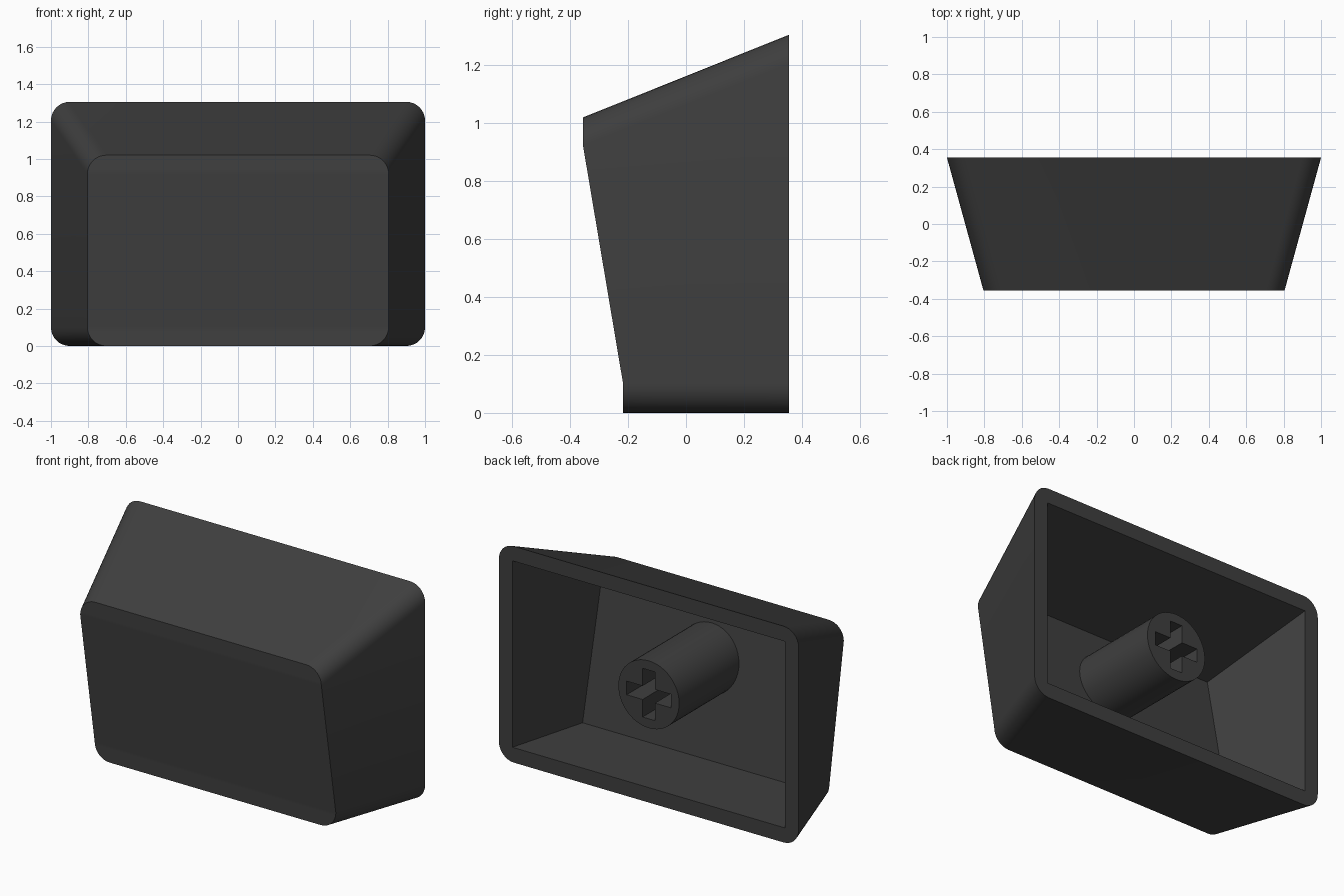
import bpy, bmesh, math

if "Cube" in bpy.data.objects:
    bpy.data.objects.remove(bpy.data.objects["Cube"], do_unlink=True)

SEG = 8            # segments per rounded corner
BACK = 0.355       # plane of the open rim
STEM_Z = 0.652

grey = bpy.data.materials.new("dark grey plastic")
grey.use_nodes = True
COLOUR = (0.05, 0.05, 0.05, 1)
grey.diffuse_color = COLOUR
grey.node_tree.nodes["Principled BSDF"].inputs["Base Color"].default_value = COLOUR


def finish(name, bm):
    bmesh.ops.recalc_face_normals(bm, faces=bm.faces)
    mesh = bpy.data.meshes.new(name)
    bm.to_mesh(mesh)
    bm.free()
    obj = bpy.data.objects.new(name, mesh)
    obj.data.materials.append(grey)
    bpy.context.collection.objects.link(obj)
    return obj


def smooth(obj):
    bpy.ops.object.select_all(action='DESELECT')
    obj.select_set(True)
    bpy.context.view_layer.objects.active = obj
    bpy.ops.object.shade_smooth_by_angle(angle=math.radians(30))


def rounded_loop(bm, half, top, y_low, y_high, r=0.1):
    """Rounded rectangle standing on z = 0, from the lower right corner upward."""
    loop = []
    corners = ((1, 0, y_low), (1, 1, y_high), (-1, 1, y_high), (-1, 0, y_low))
    for k, (side, up, y) in enumerate(corners):
        cx, cz = side * (half - r), top - r if up else r
        for i in range(SEG + 1):
            a = math.pi / 2 * (k - 1 + i / SEG)
            loop.append(bm.verts.new((cx + r * math.cos(a), y, cz + r * math.sin(a))))
    return loop


def bridge(bm, a, b):
    n = len(a)
    for i in range(n):
        j = (i + 1) % n
        bm.faces.new((a[i], a[j], b[j], b[i]))


# Hollow cap: flared outer shell, flat rim and tapered cavity
bm = bmesh.new()
front = rounded_loop(bm, 0.805, 1.02, -0.217, -0.355)
back = rounded_loop(bm, 1.0, 1.305, BACK, BACK)
bridge(bm, front, back)

# Front face in strips across the width
n = len(front)
for i in range(n // 2 - 1):
    bm.faces.new((front[i], front[i + 1], front[n - 2 - i], front[n - 1 - i]))


def rectangle(half_low, half_high, low, high, y_low, y_high):
    return [bm.verts.new(p) for p in ((half_low, y_low, low), (half_high, y_high, high),
                                      (-half_high, y_high, high), (-half_low, y_low, low))]


opening = rectangle(0.91, 0.91, 0.09, 1.215, BACK, BACK)
floor = rectangle(0.778, 0.74, 0.09, 0.98, -0.125, -0.265)

# Rim: a fan at each corner and a strip along each side
for k in range(4):
    start = k * (SEG + 1)
    for i in range(start, start + SEG):
        bm.faces.new((opening[k], back[i], back[i + 1]))
    bm.faces.new((opening[k], back[start + SEG], back[(start + SEG + 1) % n], opening[(k + 1) % 4]))
bridge(bm, opening, floor)
bm.faces.new(floor)
smooth(finish("cap_shell", bm))


def prism(name, outline, y0, y1):
    """Extrude an x-z outline along y."""
    bm = bmesh.new()
    a, b = ([bm.verts.new((x, y, z + STEM_Z)) for x, z in outline] for y in (y0, y1))
    bridge(bm, a, b)
    bm.faces.new(a)
    bm.faces.new(b)
    return finish(name, bm)


# Stem: round post with a cross-shaped socket
SIDES = 48
circle = [(0.203 * math.cos(math.tau * i / SIDES), 0.203 * math.sin(math.tau * i / SIDES))
          for i in range(SIDES)]
stem = prism("stem", circle, -0.25, BACK)

w, arm = 0.041, 0.147
cross = []
for k in range(4):
    c, s = round(math.cos(k * math.pi / 2)), round(math.sin(k * math.pi / 2))
    cross += [(x * c - z * s, x * s + z * c) for x, z in ((arm, -w), (arm, w), (w, w))]
cutter = prism("socket_cutter", cross, BACK - 0.4, BACK + 0.1)
cutter.hide_render = True

cut = stem.modifiers.new("socket", 'BOOLEAN')
cut.operation = 'DIFFERENCE'
cut.solver = 'EXACT'
cut.object = cutter
bpy.context.view_layer.objects.active = stem
bpy.ops.object.modifier_apply(modifier=cut.name)
bpy.data.objects.remove(cutter, do_unlink=True)
smooth(stem)
